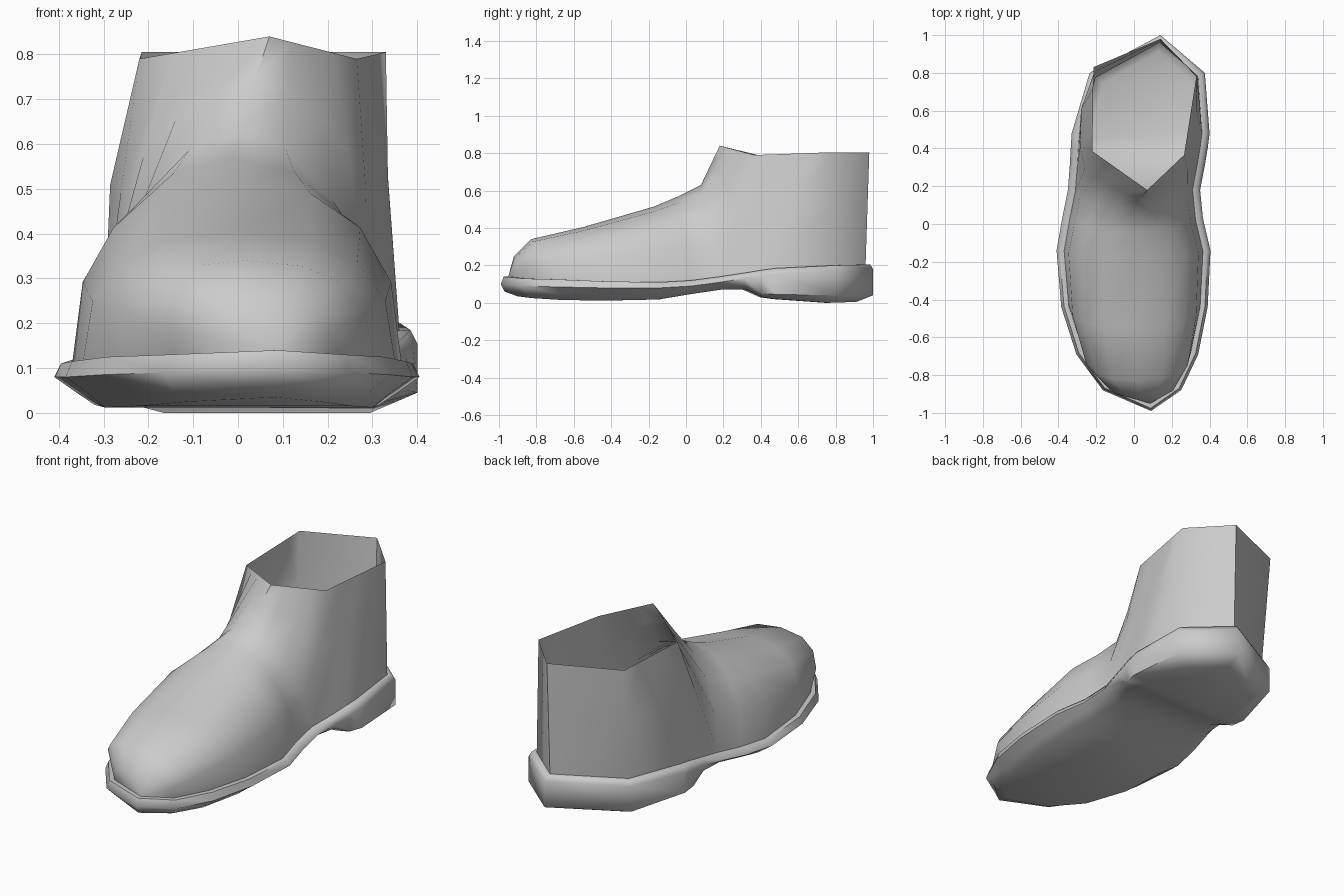
import bpy, bmesh, math
from mathutils import Vector

cube = bpy.data.objects.get("Cube")
if cube:
    bpy.data.objects.remove(cube, do_unlink=True)

grey = bpy.data.materials.new("plain grey")
grey.use_nodes = True
colour = (0.6, 0.6, 0.6, 1)
grey.diffuse_color = colour
grey.node_tree.nodes["Principled BSDF"].inputs["Base Color"].default_value = colour

# Stations toe to heel: y, right x, left x, welt top z, widest z, low z, low inset, tread z
STATIONS = [
    (-.99, .09, .09, .14, .10, .06, .02, .035),
    (-.88, -.165, .25, .13, .09, .05, .04, .025),
    (-.69, -.305, .34, .125, .085, .045, .05, .015),
    (-.44, -.385, .39, .115, .08, .045, .05, .012),
    (-.14, -.41, .405, .11, .08, .045, .05, .018),
    (.03, -.38, .365, .12, .09, .065, .04, .045),
    (.18, -.35, .35, .14, .11, .09, .03, .07),
    (.31, -.34, .375, .16, .13, .095, .02, .07),
    (.40, -.335, .39, .175, .145, .05, .01, .03),
    (.48, -.33, .40, .185, .155, .045, 0, .02),
    (.80, -.235, .375, .20, .175, .04, 0, 0),
    (1.0, .14, .14, .205, .18, .04, 0, .005),
]
LAST = len(STATIONS) - 1
# Closed walk: toe, up the left side, heel, back down the right side
WALK = [(k, 2) for k in range(LAST + 1)] + [(k, 1) for k in range(LAST - 1, 0, -1)]
COUNT = len(WALK)
outline = [Vector((STATIONS[k][s], STATIONS[k][0], 0)) for k, s in WALK]


def ring(z_column, inset):
    """Outline moved inwards and lifted to the height of each station."""
    points = []
    for i, (k, s) in enumerate(WALK):
        before = (outline[i] - outline[i - 1]).normalized()
        after = (outline[(i + 1) % COUNT] - outline[i]).normalized()
        along = (before + after).normalized()
        d = STATIONS[k][6] if inset is None else inset
        p = outline[i] + Vector((-along.y, along.x, 0)) * d
        p.z = STATIONS[k][z_column]
        points.append(p)
    return points


def loft(bm, rows, closed):
    for a, b in zip(rows, rows[1:]):
        n = len(a)
        for i in range(n if closed else n - 1):
            j = (i + 1) % n
            bm.faces.new((a[i], a[j], b[j], b[i]))


def finish(bm, name):
    bmesh.ops.recalc_face_normals(bm, faces=bm.faces)
    mesh = bpy.data.meshes.new(name)
    bm.to_mesh(mesh)
    bm.free()
    mesh.materials.append(grey)
    obj = bpy.data.objects.new(name, mesh)
    bpy.context.collection.objects.link(obj)
    bpy.ops.object.select_all(action='DESELECT')
    obj.select_set(True)
    bpy.context.view_layer.objects.active = obj
    bpy.ops.object.shade_smooth_by_angle(angle=math.radians(65))
    return obj


# Sole: welt, rounded side wall and tread
base = ring(3, .04)
bm = bmesh.new()
rows = [[bm.verts.new(p) for p in r]
        for r in (base, ring(3, .015), ring(4, 0), ring(5, None), ring(7, .09))]
loft(bm, rows, True)
tread = rows[-1]
for k in range(LAST):
    quad = [tread[k], tread[k + 1], tread[-k - 1], tread[-k]]
    bm.faces.new(list(dict.fromkeys(quad)))
finish(bm, "sole")

# Upper: arches over the foot, one per station, with apex y, apex z and roundness
ARCHES = [(-.92, .25, 2.2), (-.83, .34, 2.5), (-.55, .405, 2.5),
          (-.17, .515, 2.4), (-.04, .57, 2.1), (.08, .63, 1.8)]
STEPS = 8


def arch(k, apex_y, apex_z, power):
    right, left = base[-k], base[k]
    points = []
    for i in range(STEPS + 1):
        c, s = math.cos(math.pi * i / STEPS), math.sin(math.pi * i / STEPS)
        u = math.copysign(abs(c) ** (2 / power), c)
        h = max(s, 0) ** (2 / power)
        p = right * (1 + u) / 2 + left * (1 - u) / 2
        p.y += (apex_y - p.y) * h
        p.z += (apex_z - p.z) * h
        points.append(p)
    return points


bm = bmesh.new()
rows = [[bm.verts.new(p) for p in arch(k + 1, *a)] for k, a in enumerate(ARCHES)]
loft(bm, rows, False)
toe = bm.verts.new(base[0])
for a, b in zip(rows[0], rows[0][1:]):
    bm.faces.new((toe, a, b))

# Shaft: ankle arch and heel outline rise to a six-sided collar
front, back = Vector((.07, .18, .84)), Vector((.14, .98, .805))
right_front, right_back = Vector((-.22, .385, .79)), Vector((-.215, .83, .805))
left_front, left_back = Vector((.265, .365, .79)), Vector((.33, .78, .805))
ankle = len(ARCHES)
half = STEPS // 2
collar = [right_front.lerp(front, i / half) for i in range(half)]
collar += [front.lerp(left_front, i / half) for i in range(half + 1)]
side = [i / (LAST - 1 - ankle) for i in range(1, LAST - ankle)]
collar += [left_front.lerp(left_back, t) for t in side] + [back]
collar += [right_front.lerp(right_back, t) for t in reversed(side)]
bottom = rows[-1] + [bm.verts.new(base[i]) for i in range(ankle + 1, COUNT - ankle)]
middle = []
for i, (v, top) in enumerate(zip(bottom, collar)):
    p = v.co.lerp(top, .55)
    if i > STEPS + len(side) + 2:
        p.x -= .03
    middle.append(bm.verts.new(p))
loft(bm, [bottom, middle, [bm.verts.new(p) for p in collar]], True)
finish(bm, "upper")
